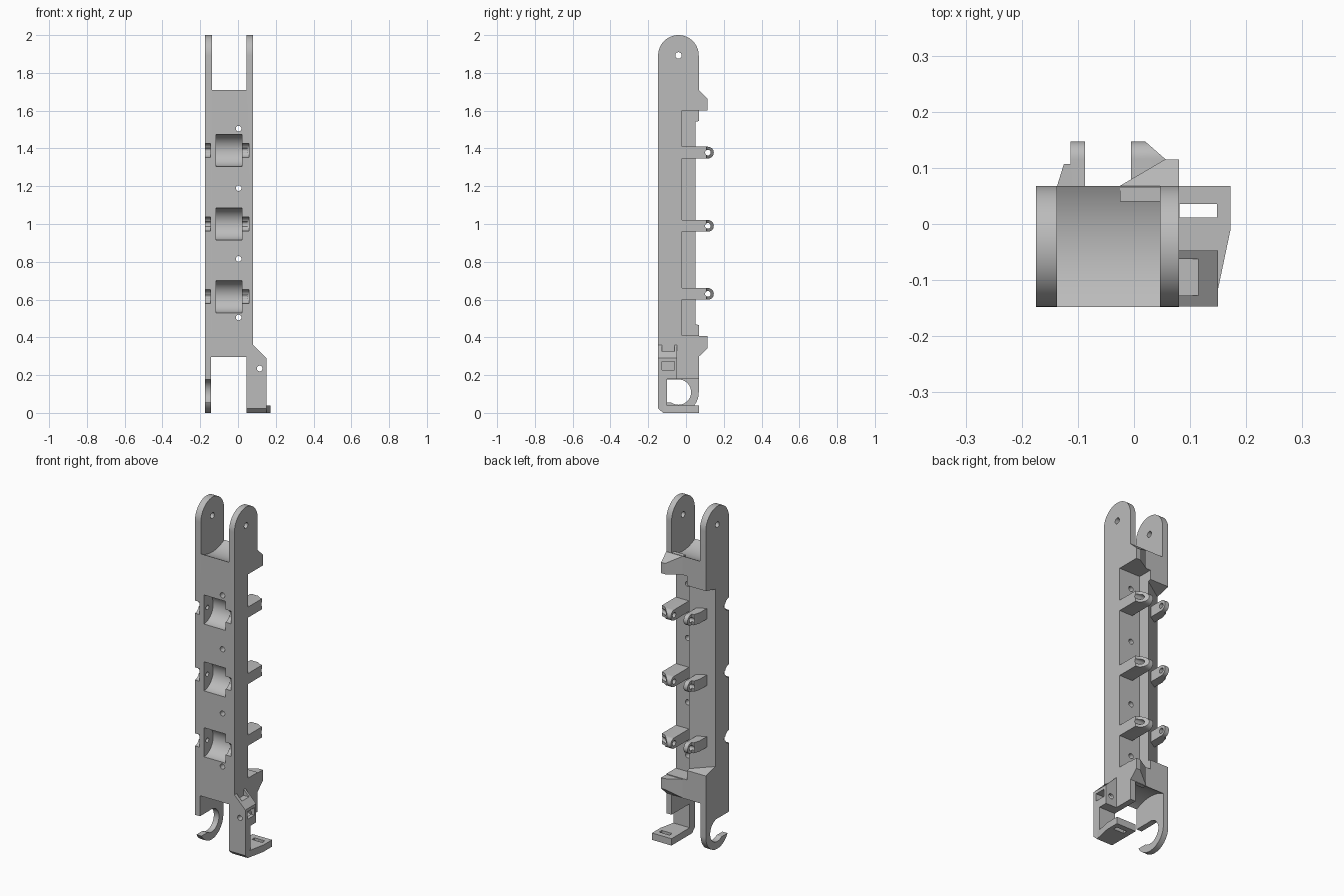
import bpy, bmesh, math
from mathutils import Vector

cube = bpy.data.objects.get("Cube")
if cube:
    bpy.data.objects.remove(cube, do_unlink=True)

grey = bpy.data.materials.new("plain_grey")
grey.use_nodes = True
GREY = (0.5, 0.5, 0.5, 1)
grey.diffuse_color = GREY
grey.node_tree.nodes["Principled BSDF"].inputs["Base Color"].default_value = GREY


def prism(name, axis, pts, lo, hi):
    """Extrude a 2D outline along an axis (outline uses the other two axes in order)."""
    place = {"x": lambda a, b, c: Vector((c, a, b)),
             "y": lambda a, b, c: Vector((a, c, b)),
             "z": lambda a, b, c: Vector((a, b, c))}[axis]
    bm = bmesh.new()
    face = bm.faces.new([bm.verts.new(place(a, b, lo)) for a, b in pts])
    ext = bmesh.ops.extrude_face_region(bm, geom=[face])
    moved = [v for v in ext["geom"] if isinstance(v, bmesh.types.BMVert)]
    bmesh.ops.translate(bm, verts=moved, vec=place(0, 0, hi - lo))
    bmesh.ops.recalc_face_normals(bm, faces=bm.faces)
    mesh = bpy.data.meshes.new(name)
    bm.to_mesh(mesh)
    bm.free()
    mesh.materials.append(grey)
    ob = bpy.data.objects.new(name, mesh)
    bpy.context.collection.objects.link(ob)
    return ob


def arc(a, b, r, start=0, end=360, n=40):
    steps = n if end - start >= 360 else n + 1
    angles = [math.radians(start + (end - start) * i / n) for i in range(steps)]
    return [(a + r * math.cos(t), b + r * math.sin(t)) for t in angles]


def rod(axis, a, b, r, lo, hi, n=40):
    return prism("cutter", axis, arc(a, b, r, n=n), lo, hi)


def box(x0, x1, y0, y1, z0, z1):
    return prism("cutter", "z", [(x0, y0), (x1, y0), (x1, y1), (x0, y1)], z0, z1)


def combine(ob, other, op="DIFFERENCE"):
    mod = ob.modifiers.new("cut", "BOOLEAN")
    mod.object, mod.operation, mod.solver = other, op, "EXACT"
    bpy.context.view_layer.objects.active = ob
    bpy.ops.object.modifier_apply(modifier=mod.name)
    bpy.data.objects.remove(other, do_unlink=True)
    return ob


FRONT, BACK, LEFT, RIGHT = -0.147, 0.068, 0.08, -0.175
PIVOT_Y, R = -0.04, 0.1075
TOP_Z, LOW_Z = 1.8925, 0.1075
parts = []

# Main frame: long rounded side outline
frame = prism("main_frame", "x",
              arc(PIVOT_Y, TOP_Z, R, 0, 180) + arc(PIVOT_Y, LOW_Z, R, 180, 360),
              RIGHT, LEFT)
parts.append(frame)

# Fork gaps with concave saddles at both ends
combine(frame, rod("x", PIVOT_Y, TOP_Z, 0.212, -0.137, 0.046, 96))
combine(frame, rod("x", PIVOT_Y, LOW_Z, 0.217, -0.142, 0.046, 96))

# Recess along the back, with a sloping face on the right-hand rail
combine(frame, box(-0.055, 0.3, -0.02, 0.3, 0.41, 1.6))
slope = prism("cutter", "z", [(-0.054, 0.0506), (-0.054, 0.3), (-0.3, 0.3), (-0.3, -0.093)], 0.3, 1.7)
limits = prism("cutter", "x", [(-0.15, 0.52), (0.068, 0.465), (0.3, 0.41),
                               (0.3, 1.6), (0.068, 1.545), (-0.15, 1.49)], -0.4, 0.1)
combine(frame, combine(slope, limits, "INTERSECT"))

# Roller pockets with axle holes and side notches
for z in (1.39, 1.0, 0.615):
    combine(frame, rod("x", FRONT, z, 0.085, -0.117, 0.022))
    for lo, hi in ((-0.2, -0.145), (0.0, 0.057)):
        combine(frame, rod("x", FRONT, z, 0.037, lo, hi))
    combine(frame, rod("x", -0.115, z, 0.013, -0.2, 0.05, 20))

# Small through holes and the top pivot hole
for z in (1.505, 1.19, 0.815, 0.505):
    combine(frame, rod("y", 0.003, z, 0.015, -0.3, 0.3, 24))
combine(frame, rod("x", PIVOT_Y, TOP_Z, 0.017, -0.3, 0.3, 24))

# Open hook at the lower right, and clearance for the foot bracket
combine(frame, rod("x", PIVOT_Y, 0.11, 0.067, -0.3, -0.1))
combine(frame, box(-0.3, -0.1, -0.3, PIVOT_Y, 0.055, 0.176))
combine(frame, box(0, 0.3, -0.3, 0.3, -0.1, 0.18))

# Foot bracket: front plate, nut block and foot
bracket = prism("foot_bracket", "y",
                [(0.046, 0), (0.15, 0), (0.15, 0.29), (LEFT, 0.36), (LEFT, 0.18), (0.046, 0.18)],
                FRONT, -0.047)
combine(bracket, box(0, 0.3, -0.1, 0.3, -0.1, 0.18))
foot = prism("foot", "z", [(0.046, FRONT), (0.143, FRONT), (0.15, -0.115),
                           (0.172, -0.01), (0.172, BACK), (0.046, BACK)], 0, 0.04)
combine(bracket, foot, "UNION")
combine(bracket, box(0.081, 0.148, 0.012, 0.036, -0.1, 0.1))
combine(bracket, prism("cutter", "x", [(-0.2, 0.075), (-0.2, -0.05), (-0.07, -0.05)], 0, 0.3))
combine(bracket, box(0.07, 0.115, -0.127, -0.062, 0.325, 0.4))
combine(bracket, box(0.1, 0.2, -0.127, -0.062, 0.228, 0.272))
combine(bracket, rod("y", 0.115, 0.235, 0.015, -0.3, 0.1, 24))
parts.append(bracket)

# Wedge-shaped guide bumps on the back, mirrored about mid height
for name, sign in (("upper_guide", 1), ("lower_guide", -1)):
    side = [(0.02, 0.597), (0.115, 0.597), (0.115, 0.66), (BACK, 0.705), (0.02, 0.705)]
    bump = prism(name, "x", [(y, 1.003 + sign * z) for y, z in side], -0.2, 0.3)
    plan = prism("cutter", "z", [(-0.025, 0.04), (LEFT, 0.04), (LEFT, 0.115),
                                 (0.055, 0.115), (-0.025, BACK)], 0, 2)
    parts.append(combine(bump, plan, "INTERSECT"))

# Hinge lugs on the back, in pairs with pin holes
PLANS = {
    "left_lug": [(-0.005, -0.03), (LEFT, -0.03), (LEFT, 0.108), (0.06, 0.112),
                 (0.02, 0.147), (-0.005, 0.147)],
    "right_lug": [(-0.087, -0.03), (-0.087, 0.16), (-0.113, 0.16), (-0.113, 0.107),
                  (-0.125, 0.107), (-0.137, 0.068), (-0.137, -0.03)],
}
for i, z in enumerate((1.378, 0.99, 0.63)):
    for name, plan in PLANS.items():
        outline = arc(0.116, z, 0.031, -90, 90, 20) + [(-0.03, z + 0.031), (-0.03, z - 0.031)]
        lug = prism(f"{name}_{i + 1}", "x", outline, -0.2, 0.2)
        combine(lug, prism("cutter", "z", plan, 0, 2), "INTERSECT")
        combine(lug, rod("x", 0.116, z, 0.015, -0.3, 0.3, 20))
        parts.append(lug)

# Smooth round surfaces while keeping edges crisp
bpy.ops.object.select_all(action="DESELECT")
for ob in parts:
    ob.select_set(True)
bpy.context.view_layer.objects.active = frame
bpy.ops.object.shade_smooth_by_angle(angle=math.radians(30))
